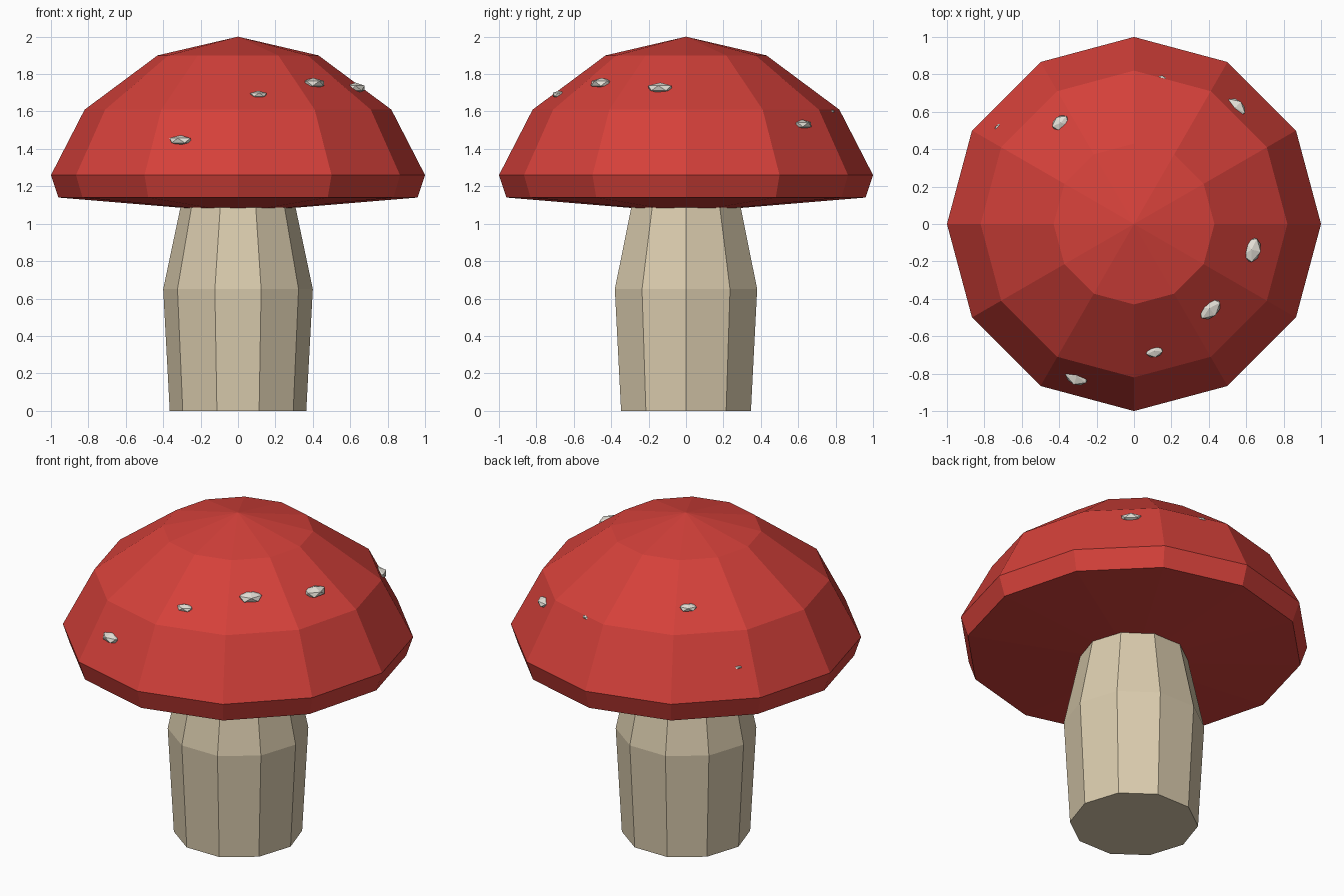
import bpy
import bmesh
from math import cos, sin, tau, atan2, hypot
from mathutils import Matrix, Vector

cube = bpy.data.objects.get("Cube")
if cube:
    bpy.data.objects.remove(cube)


def material(name, rgb):
    mat = bpy.data.materials.new(name)
    mat.use_nodes = True
    mat.diffuse_color = (*rgb, 1)
    mat.node_tree.nodes["Principled BSDF"].inputs["Base Color"].default_value = (*rgb, 1)
    return mat


def add_object(name, bm, mat):
    bmesh.ops.recalc_face_normals(bm, faces=bm.faces)
    mesh = bpy.data.meshes.new(name)
    bm.to_mesh(mesh)
    bm.free()
    mesh.materials.append(mat)
    obj = bpy.data.objects.new(name, mesh)
    bpy.context.collection.objects.link(obj)
    return obj


def lathe(name, profile, sides, mat, apex=None):
    """Faceted solid of stacked rings, closed below by a flat face."""
    bm = bmesh.new()
    rings = [[bm.verts.new((r * cos(tau * i / sides), r * sin(tau * i / sides), z))
              for i in range(sides)] for r, z in profile]
    for low, high in zip(rings, rings[1:]):
        for i in range(sides):
            j = (i + 1) % sides
            bm.faces.new((low[i], low[j], high[j], high[i]))
    bm.faces.new(rings[0][::-1])
    if apex is None:
        bm.faces.new(rings[-1])
    else:
        tip = bm.verts.new((0, 0, apex))
        for i in range(sides):
            bm.faces.new((rings[-1][i], rings[-1][(i + 1) % sides], tip))
    return add_object(name, bm, mat)


red = material("cap red", (0.66, 0.052, 0.042))
cream = material("stem cream", (0.70, 0.60, 0.42))
white = material("spot white", (0.78, 0.75, 0.68))

# Stem and cap
lathe("stem", [(0.365, 0), (0.40, 0.65), (0.305, 1.10)], 10, cream)
lathe("cap", [(0.30, 1.085), (0.96, 1.14), (1.0, 1.26), (0.82, 1.61), (0.43, 1.90)],
      12, red, apex=2.0)

# Spots: flattened chips half sunk into the cap (x, y, z, half width)
spots = [
    (-0.31, -0.825, 1.445, 0.07),
    (0.11, -0.69, 1.69, 0.052),
    (0.41, -0.46, 1.75, 0.075),
    (0.64, -0.14, 1.725, 0.075),
    (0.55, 0.63, 1.53, 0.066),
    (0.15, 0.785, 1.60, 0.03),
    (-0.40, 0.55, 1.715, 0.055),
    (-0.73, 0.515, 1.42, 0.035),
]
for number, (x, y, z, size) in enumerate(spots, 1):
    bm = bmesh.new()
    bmesh.ops.create_icosphere(bm, subdivisions=1, radius=1)
    inward = Vector((x, y, 0)) / hypot(x, y) * 0.012
    bm.transform(Matrix.Translation(Vector((x, y, z)) - inward)
                 @ Matrix.Rotation(atan2(y, x), 4, "Z")
                 @ Matrix.Diagonal((size * 0.75, size, size * 0.4, 1)))
    add_object(f"spot_{number}", bm, white)
